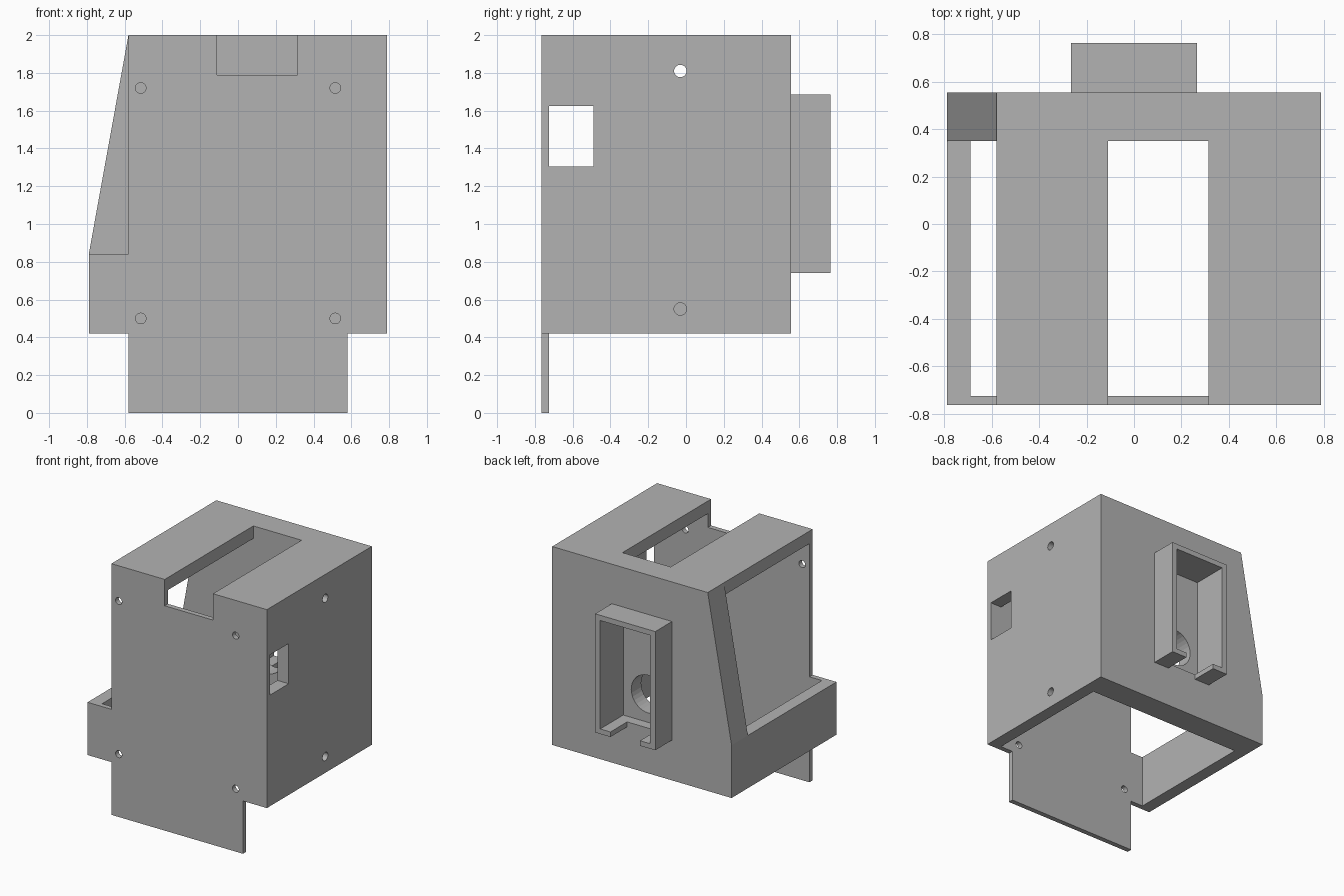
import bpy
import bmesh
from mathutils import Matrix, Vector

cube = bpy.data.objects.get("Cube")
if cube:
    bpy.data.objects.remove(cube, do_unlink=True)

# Single plain grey material
grey = bpy.data.materials.new("plain grey")
grey.use_nodes = True
colour = (0.45, 0.45, 0.45, 1)
grey.diffuse_color = colour
grey.node_tree.nodes["Principled BSDF"].inputs["Base Color"].default_value = colour


def finish(bm, name):
    bmesh.ops.recalc_face_normals(bm, faces=bm.faces)
    mesh = bpy.data.meshes.new(name)
    bm.to_mesh(mesh)
    bm.free()
    mesh.materials.append(grey)
    obj = bpy.data.objects.new(name, mesh)
    bpy.context.collection.objects.link(obj)
    return obj


def box(name, x, y, z):
    bm = bmesh.new()
    bmesh.ops.create_cube(bm, size=1)
    for v in bm.verts:
        v.co = Vector([r[0] + (c + 0.5) * (r[1] - r[0]) for r, c in zip((x, y, z), v.co)])
    return finish(bm, name)


def rod(name, centre, radius, depth, axis):
    turn = Matrix.Rotation(1.5707963, 4, "Y" if axis == "X" else "X")
    bm = bmesh.new()
    bmesh.ops.create_cone(bm, cap_ends=True, segments=32, radius1=radius, radius2=radius,
                          depth=depth, matrix=Matrix.Translation(centre) @ turn)
    return finish(bm, name)


def combine(target, tool, operation="DIFFERENCE"):
    mod = target.modifiers.new("combine", "BOOLEAN")
    mod.operation = operation
    mod.solver = "EXACT"
    mod.object = tool
    tool.hide_render = True
    bpy.context.view_layer.update()
    graph = bpy.context.evaluated_depsgraph_get()
    mesh = bpy.data.meshes.new_from_object(target.evaluated_get(graph))
    target.modifiers.clear()
    target.data = mesh
    bpy.data.objects.remove(tool, do_unlink=True)


FRONT, PLATE, INNER, BACK, REAR = -0.765, -0.725, 0.35, 0.555, 0.765

# Housing: profile with one sloped side, extruded front to back
profile = [(-0.79, 0.42), (0.79, 0.42), (0.79, 2), (-0.58, 2), (-0.79, 0.84)]
bm = bmesh.new()
face = bm.faces.new([bm.verts.new((x, FRONT, z)) for x, z in profile])
ext = bmesh.ops.extrude_face_region(bm, geom=[face])
bmesh.ops.translate(bm, vec=(0, BACK - FRONT, 0),
                    verts=[g for g in ext["geom"] if isinstance(g, bmesh.types.BMVert)])
housing = finish(bm, "housing")

# Hollow inside, open side and top slot
combine(housing, box("cavity", (-0.69, 0.69), (PLATE, INNER), (0.2, 1.9)))
combine(housing, box("side_opening", (-1, -0.58), (-1, INNER), (0.84, 2.5)))
combine(housing, box("top_slot", (-0.11, 0.315), (-1, INNER), (1.79, 2.5)))

# Flap below the front plate
combine(housing, box("front_flap", (-0.58, 0.58), (FRONT, PLATE), (0, 0.45)), "UNION")

# Rear bracket with recess, cable gap and round opening
combine(housing, box("rear_bracket", (-0.265, 0.265), (0.5, REAR), (0.74, 1.685)), "UNION")
combine(housing, box("bracket_recess", (-0.22, 0.22), (0.475, 1), (0.78, 1.643)))
combine(housing, box("cable_gap", (-0.13, 0.13), (BACK, 1), (0.6, 0.9)))
combine(housing, rod("cable_hole", (0, 0.42, 1.005), 0.15, 0.3, "Y"))

# Window and screw holes in the side wall
combine(housing, box("side_window", (0.6, 1), (PLATE, -0.49), (1.305, 1.625)))
for z in (0.55, 1.81):
    combine(housing, rod("side_hole", (0.75, -0.03, z), 0.033, 0.3, "X"))

# Screw holes in the front plate
for x in (-0.515, 0.515):
    for z in (0.5, 1.72):
        combine(housing, rod("front_hole", (x, FRONT, z), 0.028, 0.2, "Y"))
